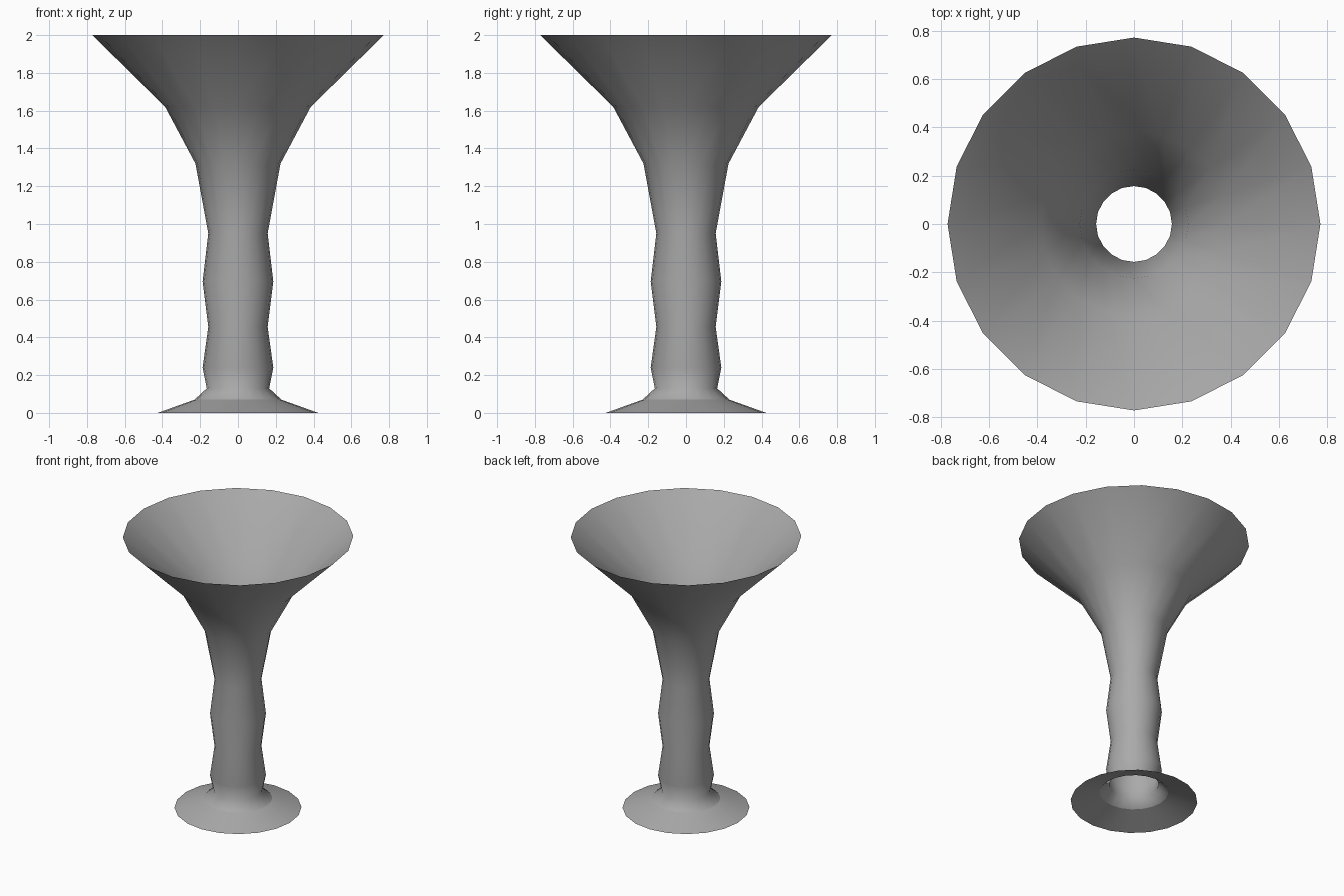
import bpy
import bmesh
from math import cos, sin, pi

cube = bpy.data.objects.get("Cube")
if cube:
    bpy.data.objects.remove(cube, do_unlink=True)

SIDES = 20

# Plain grey for the whole goblet
grey = bpy.data.materials.new("grey")
grey.use_nodes = True
colour = (0.4, 0.4, 0.4, 1)
grey.diffuse_color = colour
grey.node_tree.nodes["Principled BSDF"].inputs["Base Color"].default_value = colour


def lathe(name, profile, sharp_rings=()):
    """Open, single-walled turned shape from (radius, height) points."""
    bm = bmesh.new()
    rings = [[bm.verts.new((r * cos(2 * pi * i / SIDES), r * sin(2 * pi * i / SIDES), z))
              for i in range(SIDES)] for r, z in profile]
    for low, high in zip(rings, rings[1:]):
        for i in range(SIDES):
            j = (i + 1) % SIDES
            bm.faces.new((low[i], low[j], high[j], high[i])).smooth = True
    for k in sharp_rings:
        for i in range(SIDES):
            bm.edges.get((rings[k][i], rings[k][i - 1])).smooth = False
    mesh = bpy.data.meshes.new(name)
    bm.to_mesh(mesh)
    bm.free()
    mesh.materials.append(grey)
    obj = bpy.data.objects.new(name, mesh)
    bpy.context.collection.objects.link(obj)
    return obj


# Foot, rippled stem and flared bowl in one turned wall
lathe("goblet", [
    (0.425, 0.0), (0.23, 0.07), (0.165, 0.13), (0.187, 0.24),
    (0.157, 0.455), (0.187, 0.695), (0.157, 0.95),
    (0.225, 1.32), (0.385, 1.62), (0.772, 2.0),
], sharp_rings=(1,))
